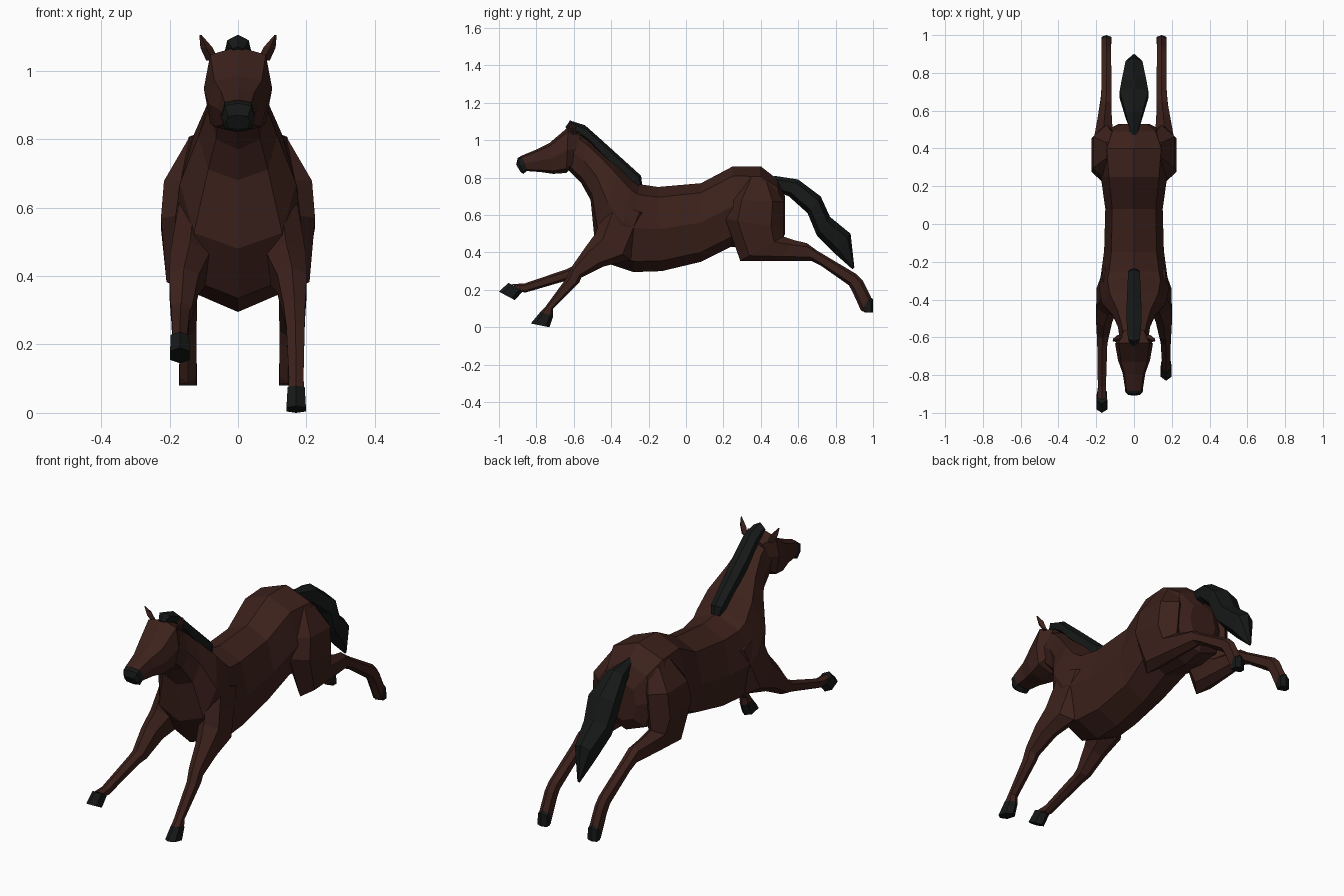
import bpy, bmesh, math


def material(name, rgb):
    m = bpy.data.materials.new(name)
    m.diffuse_color = (*rgb, 1)
    return m


BROWN = material("brown_coat", (0.045, 0.015, 0.011))
BLACK = material("black_hair", (0.008, 0.009, 0.009))


def loft(name, rings, mat, sides=8, side=0, power=0.8):
    """Skin rings given as (y, z of one edge, y, z of other edge, half width, x offset)."""
    bm = bmesh.new()
    loops = []
    for y1, z1, y2, z2, w, *off in rings:
        cx = off[0] * side if off else 0
        loop = []
        for i in range(sides):
            a = 2 * math.pi * i / sides
            c, s = (math.copysign(abs(f) ** power, f) if abs(f) > 1e-6 else 0
                    for f in (math.cos(a), math.sin(a)))
            loop.append(bm.verts.new((cx + w * s,
                                      (y1 + y2) / 2 + c * (y1 - y2) / 2,
                                      (z1 + z2) / 2 + c * (z1 - z2) / 2)))
        loops.append(loop)
    for a, b in zip(loops, loops[1:]):
        for i in range(sides):
            j = (i + 1) % sides
            bm.faces.new((a[i], a[j], b[j], b[i]))
    bm.faces.new(loops[0])
    bm.faces.new(loops[-1])
    bmesh.ops.recalc_face_normals(bm, faces=bm.faces)
    me = bpy.data.meshes.new(name)
    bm.to_mesh(me)
    bm.free()
    me.materials.append(mat)
    ob = bpy.data.objects.new(name, me)
    bpy.context.collection.objects.link(ob)
    return ob


# Torso and neck
loft("body", [
    (.53, .70, .53, .50, .08),
    (.49, .79, .50, .44, .15),
    (.40, .86, .40, .42, .19),
    (.25, .86, .24, .43, .175),
    (.08, .77, .08, .35, .152),
    (-.15, .75, -.13, .30, .158),
    (-.25, .765, -.28, .295, .175),
    (-.28, .79, -.40, .335, .185),
    (-.35, .86, -.49, .48, .17),
    (-.45, .94, -.51, .68, .115),
    (-.53, 1.01, -.56, .77, .085),
    (-.60, 1.05, -.63, .84, .075)], BROWN)

# Head and dark muzzle
loft("head", [
    (-.56, 1.04, -.59, .87, .065),
    (-.63, 1.07, -.64, .825, .10),
    (-.73, .985, -.71, .82, .085),
    (-.80, .95, -.78, .83, .06),
    (-.885, .915, -.85, .835, .048)], BROWN, power=.6)
loft("muzzle", [
    (-.88, .915, -.845, .84, .049),
    (-.90, .905, -.87, .82, .048),
    (-.908, .87, -.885, .83, .035)], BLACK, power=.6)

# Mane and tail
loft("mane", [
    (-.645, 1.07, -.62, 1.04, .018),
    (-.62, 1.105, -.57, 1.03, .035),
    (-.54, 1.08, -.51, .98, .043),
    (-.45, 1.0, -.45, .91, .045),
    (-.24, .81, -.30, .77, .035),
    (-.235, .765, -.27, .75, .025)], BLACK, sides=6)
loft("tail", [
    (.47, .81, .50, .72, .02),
    (.60, .79, .55, .70, .05),
    (.72, .70, .65, .61, .085),
    (.77, .59, .70, .49, .075),
    (.88, .50, .80, .39, .05),
    (.90, .32, .89, .31, .006)], BLACK, sides=6)

# Front legs share the shoulder and knee, then reach differently
SHOULDER = [
    (-.42, .68, -.20, .60, .05, .12),
    (-.485, .50, -.30, .36, .065, .14),
    (-.54, .425, -.44, .325, .048, .158),
    (-.61, .325, -.56, .265, .035, .165)]
FRONT = {
    "right": (-1, [(-.64, .31, -.62, .255, .03, .168),
                   (-.86, .235, -.86, .185, .024, .17),
                   (-.93, .23, -.88, .19, .026, .17)],
              [(-.95, .237, -.87, .195, .03, .17), (-1.0, .19, -.915, .145, .032, .17)]),
    "left": (1, [(-.645, .255, -.57, .24, .03, .168),
                 (-.755, .105, -.71, .10, .024, .17),
                 (-.78, .08, -.71, .06, .026, .17)],
             [(-.78, .08, -.71, .06, .028, .17), (-.83, .02, -.73, 0, .032, .17)])}
for label, (sx, shin, hoof) in FRONT.items():
    loft(label + "_front_leg", SHOULDER + shin, BROWN, 6, sx)
    loft(label + "_front_hoof", hoof, BLACK, 6, sx)

# Hind legs, stretched back, with dark soles
HIND = [
    (.32, .81, .46, .77, .05, .10),
    (.235, .68, .525, .67, .08, .145),
    (.21, .58, .52, .53, .08, .154),
    (.29, .355, .52, .485, .055, .16),
    (.50, .355, .58, .465, .042, .155),
    (.67, .355, .645, .45, .032, .148),
    (.72, .33, .70, .41, .03, .146),
    (.87, .225, .91, .285, .028, .146),
    (.89, .19, .945, .25, .028, .146),
    (.935, .09, .99, .16, .028, .146),
    (.945, .085, .995, .082, .028, .146)]
SOLE = [(.935, .095, .975, .17, .027, .146),
        (.948, .086, 1.0, .15, .03, .146),
        (.955, .08, 1.0, .08, .03, .146)]
for label, sx in (("right", -1), ("left", 1)):
    loft(label + "_hind_leg", HIND, BROWN, 6, sx)
    loft(label + "_hind_sole", SOLE, BLACK, 6, sx)
    # Pointed ears leaning outwards
    loft(label + "_ear", [
        (-.61, 1.03, -.585, 1.03, .018, .075),
        (-.625, 1.065, -.59, 1.07, .018, .092),
        (-.622, 1.105, -.615, 1.105, .003, .11)], BROWN, 4, sx)
